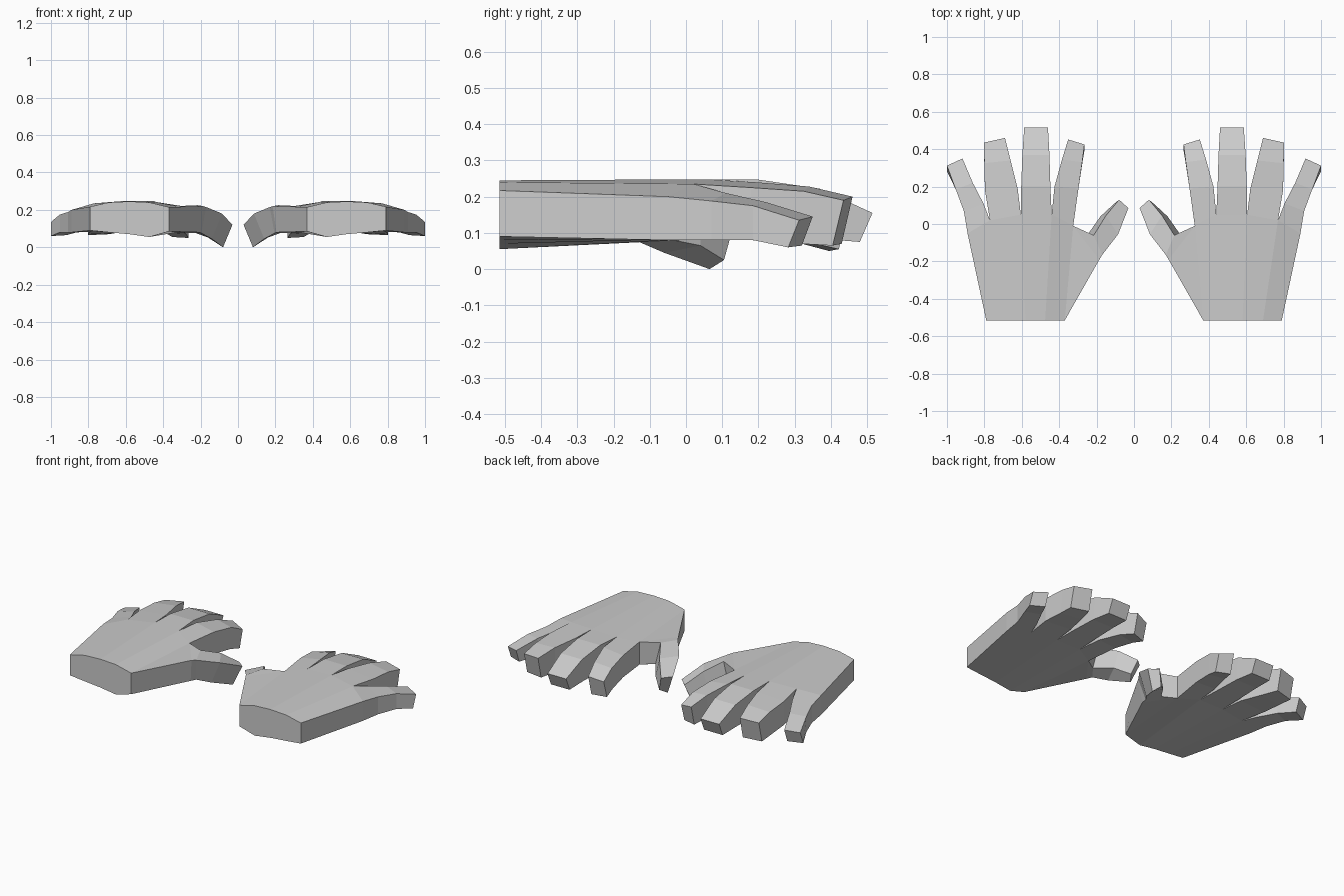
import bpy, bmesh


def section(xl, yl, xr, yr, ztl, ztr, zbl, zbr, back=0.0):
    """Box cross-section: top left, top right, bottom right, bottom left."""
    return [(xl, yl, ztl), (xr, yr, ztr), (xr, yr - back, zbr), (xl, yl - back, zbl)]


# Wrist and knuckle rows, thumb side to little finger side: x, y, top z, bottom z
wrist = [(.37, -.515, .215, .085), (.475, -.515, .24, .055), (.58, -.515, .245, .07),
         (.69, -.515, .24, .08), (.79, -.515, .217, .09)]
knuckle = [(.325, -.01, .22, .08), (.44, .05, .242, .085), (.605, .05, .248, .085),
           (.77, .02, .235, .085), (.89, -.05, .20, .08)]


def join_row(a, b):
    return section(a[0], a[1], b[0], b[1], a[2], b[2], a[3], b[3])


# Finger sections beyond the knuckles: middle joint, end joint, tip
fingers = [
    [section(.297, .19, .425, .20, .22, .24, .085, .085),
     section(.277, .33, .385, .345, .20, .215, .07, .075, .01),
     section(.265, .425, .352, .452, .155, .175, .05, .055, .03)],
    [section(.447, .20, .603, .20, .247, .247, .085, .085),
     section(.452, .37, .597, .37, .222, .222, .085, .085, .015),
     section(.46, .515, .587, .515, .155, .155, .075, .075, .035)],
    [section(.622, .19, .797, .18, .24, .225, .085, .08),
     section(.66, .34, .80, .325, .228, .215, .075, .07, .01),
     section(.69, .46, .803, .435, .20, .19, .07, .065, .03)],
    [section(.805, .11, .91, .07, .21, .188, .082, .08),
     section(.862, .22, .953, .185, .185, .175, .08, .08),
     section(.917, .35, 1.0, .312, .145, .135, .065, .06, .03)],
]

# Thumb: palm edge, root, joint, tip (rolled downward)
thumb = [
    [(.37, -.515, .215), (.37, -.515, .215), (.37, -.515, .085), (.37, -.515, .085)],
    [(.185, -.19, .22), (.325, -.01, .22), (.325, -.01, .08), (.205, -.17, .08)],
    [(.17, -.165, .215), (.215, -.06, .225), (.25, -.06, .085), (.195, -.13, .075)],
    [(.085, -.055, .18), (.15, .045, .185), (.18, .04, .065), (.14, -.06, .045)],
    [(.03, .085, .12), (.08, .13, .115), (.11, .105, .025), (.08, .065, 0)],
]

strips = [thumb]
for i in range(4):
    strips.append([join_row(wrist[i], wrist[i + 1]),
                   join_row(knuckle[i], knuckle[i + 1])] + fingers[i])


def build_hand(name, side):
    # Loft every strip; walls shared by two strips are inside the palm and drop out
    faces = {}

    def add(points):
        corners = list(dict.fromkeys(points))
        key = frozenset(corners)
        if len(key) < 3:
            return
        if key in faces:
            del faces[key]
        else:
            faces[key] = corners

    for strip in strips:
        add(strip[0])
        add(strip[-1])
        for a, b in zip(strip, strip[1:]):
            for k in range(4):
                n = (k + 1) % 4
                add([a[k], a[n], b[n], b[k]])
    bm = bmesh.new()
    verts = {}
    for corners in faces.values():
        for p in corners:
            if p not in verts:
                verts[p] = bm.verts.new((p[0] * side, p[1], p[2]))
        bm.faces.new([verts[p] for p in corners])
    bmesh.ops.recalc_face_normals(bm, faces=bm.faces[:])
    mesh = bpy.data.meshes.new(name)
    bm.to_mesh(mesh)
    bm.free()
    bpy.context.collection.objects.link(bpy.data.objects.new(name, mesh))


# Mirrored pair of hands
build_hand("right_hand", 1)
build_hand("left_hand", -1)
